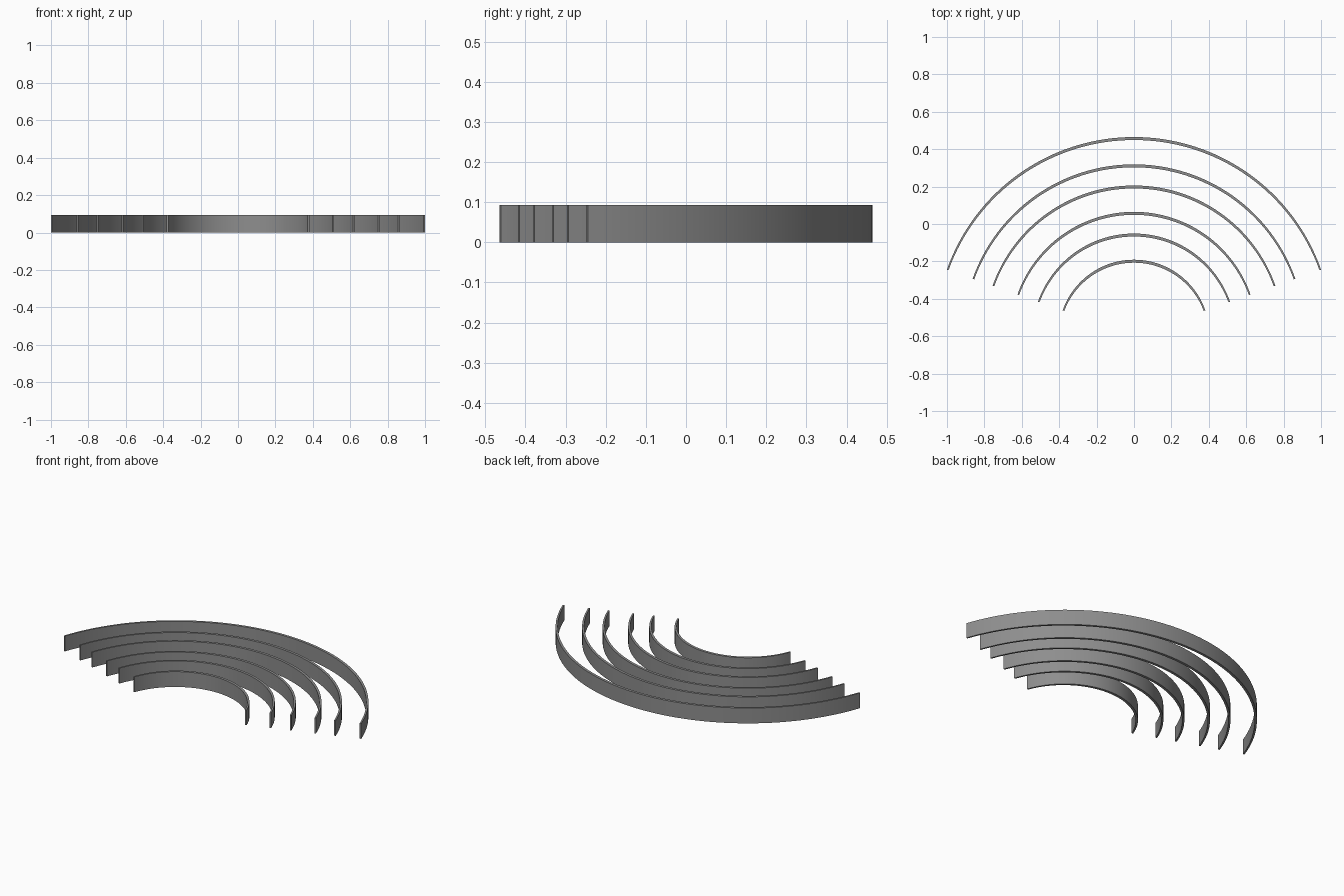
import bpy, bmesh, math

if "Cube" in bpy.data.objects:
    bpy.data.objects.remove(bpy.data.objects["Cube"])

HEIGHT = 0.093
CENTRE_Y = -0.595
START = math.radians(19.3)
RADII = [1.06, 0.914, 0.801, 0.660, 0.544, 0.404]
SEGMENTS = 64

grey = bpy.data.materials.new("grey")
grey.diffuse_color = (0.27, 0.27, 0.27, 1)
grey.use_nodes = True
grey.node_tree.nodes["Principled BSDF"].inputs["Base Color"].default_value = grey.diffuse_color


def curved_band(name, radius):
    """Upright arc strip, a little thicker at its crown than at its ends."""
    bm = bmesh.new()
    rings = []
    for i in range(SEGMENTS + 1):
        a = START + (math.pi - 2 * START) * i / SEGMENTS
        inner = radius - (0.0055 + 0.0105 * math.sin(a))
        rings.append([bm.verts.new((r * math.cos(a), CENTRE_Y + r * math.sin(a), z))
                      for r, z in ((inner, 0), (radius, 0), (radius, HEIGHT), (inner, HEIGHT))])
    for p, q in zip(rings, rings[1:]):
        for k in range(4):
            n = (k + 1) % 4
            bm.faces.new((p[k], p[n], q[n], q[k]))
    bm.faces.new(rings[0])
    bm.faces.new(rings[-1])
    bmesh.ops.recalc_face_normals(bm, faces=bm.faces)
    mesh = bpy.data.meshes.new(name)
    bm.to_mesh(mesh)
    bm.free()
    mesh.materials.append(grey)
    obj = bpy.data.objects.new(name, mesh)
    bpy.context.collection.objects.link(obj)
    # Smooth curved walls, crisp rims and ends
    bpy.ops.object.select_all(action='DESELECT')
    obj.select_set(True)
    bpy.context.view_layer.objects.active = obj
    bpy.ops.object.shade_smooth_by_angle(angle=math.radians(30))


# Six concentric bands, outermost first
for number, radius in enumerate(RADII, 1):
    curved_band(f"curved_band_{number}", radius)
